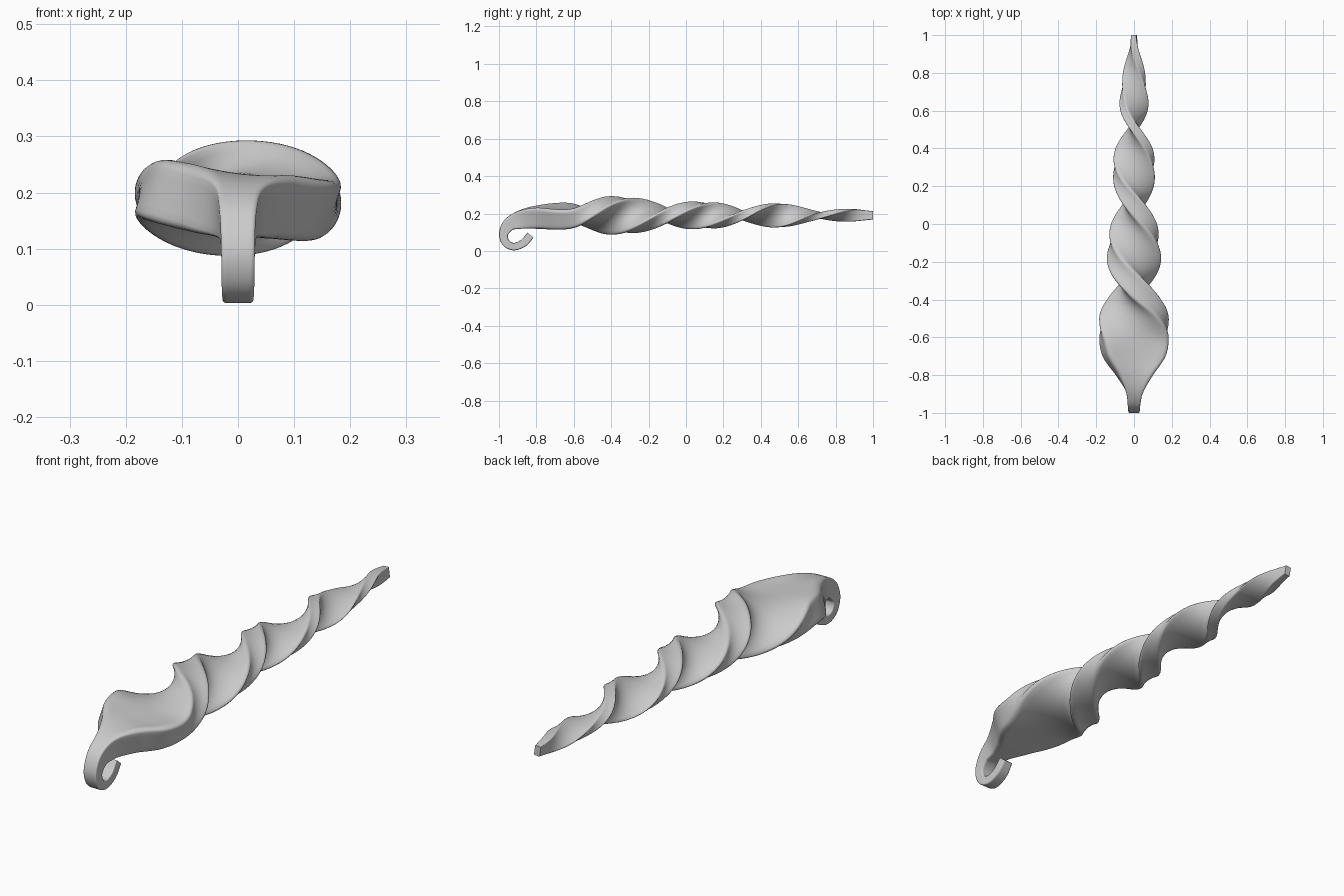
import bpy, bmesh, math
from mathutils import Vector

if "Cube" in bpy.data.objects:
    bpy.data.objects.remove(bpy.data.objects["Cube"])

SQUASH = 0.6      # the twisted body is flattened in z
STEPS = 9         # rings between stations

# Stations from hook tip to tail: y, z, half width, half thickness, twist (deg), scoop
STATIONS = [
    (-0.832, 0.085, 0.022, 0.021, 0, 0),
    (-0.868, 0.043, 0.025, 0.021, 0, 0),
    (-0.920, 0.023, 0.027, 0.020, 0, 0),
    (-0.962, 0.043, 0.029, 0.021, 0, 0),
    (-0.975, 0.092, 0.030, 0.025, 0, 0),
    (-0.943, 0.143, 0.033, 0.036, 0, 0),
    (-0.880, 0.168, 0.046, 0.049, -3, 0),
    (-0.800, 0.180, 0.090, 0.057, -8, 0.08),
    (-0.700, 0.185, 0.156, 0.056, -12, 0.16),
    (-0.600, 0.188, 0.176, 0.053, -8, 0.2),
    (-0.500, 0.190, 0.172, 0.051, 20, 0.2),
    (-0.400, 0.190, 0.160, 0.050, 60, 0.2),
    (-0.320, 0.190, 0.152, 0.048, 91, 0.2),
    (-0.220, 0.190, 0.138, 0.045, 131, 0.2),
    (-0.100, 0.190, 0.124, 0.042, 180, 0.2),
    (0.100, 0.190, 0.110, 0.036, 268, 0.2),
    (0.280, 0.190, 0.103, 0.028, 350, 0.2),
    (0.500, 0.190, 0.104, 0.017, 445, 0.15),
    (0.720, 0.190, 0.062, 0.018, 540, 0.1),
    (0.900, 0.191, 0.053, 0.013, 618, 0),
    (1.000, 0.190, 0.036, 0.008, 635, 0),
]


def spline(p0, p1, p2, p3, t):
    return [0.5 * (2 * b + (c - a) * t + (2 * a - 5 * b + 4 * c - d) * t * t
                   + (3 * b - a - 3 * c + d) * t ** 3)
            for a, b, c, d in zip(p0, p1, p2, p3)]


def section(a, b, scoop):
    """Rounded slab outline with slightly hollow broad faces."""
    r = 0.28 * min(a, b)
    pts = []
    for k, (sx, sy) in enumerate([(1, 1), (-1, 1), (-1, -1), (1, -1)]):
        for j in range(5):
            ang = math.radians(90 * k + 22.5 * j)
            pts.append((sx * (a - r) + r * math.cos(ang), sy * (b - r) + r * math.sin(ang)))
        nx, ny = [(-1, 1), (-1, -1), (1, -1), (1, 1)][k]
        n = 12 if k % 2 == 0 else 6
        for j in range(1, n):
            f = 2 * j / n - 1
            if k % 2 == 0:
                pts.append((-sx * f * (a - r), sy * b * (1 - scoop * (1 - f * f))))
            else:
                pts.append((sx * a, -sy * f * (b - r)))
    return pts


# Interpolate the stations
rows = []
last = len(STATIONS) - 1
for i in range(last):
    quad = [STATIONS[min(max(i + k, 0), last)] for k in (-1, 0, 1, 2)]
    rows += [spline(*quad, s / STEPS) for s in range(STEPS)]
rows.append(list(STATIONS[-1]))

# Sweep the slab section along the path: hook and twisted body in one skin
bm = bmesh.new()
rings = []
for i, (y, z, a, b, twist, scoop) in enumerate(rows):
    p, q = rows[max(i - 1, 0)], rows[min(i + 1, len(rows) - 1)]
    tan = Vector((q[0] - p[0], q[1] - p[1])).normalized()
    c, s = math.cos(math.radians(twist)), math.sin(math.radians(twist))
    ring = []
    for u, v in section(a, b / SQUASH, scoop):
        x, h = u * c - v * s, (u * s + v * c) * SQUASH
        ring.append(bm.verts.new((x, y - h * tan.y, z + h * tan.x)))
    rings.append(ring)
n = len(rings[0])
for r0, r1 in zip(rings, rings[1:]):
    for j in range(n):
        bm.faces.new((r0[j], r0[(j + 1) % n], r1[(j + 1) % n], r1[j]))
bm.faces.new(rings[0])
bm.faces.new(rings[-1])
bmesh.ops.recalc_face_normals(bm, faces=bm.faces)
mesh = bpy.data.meshes.new("twisted_spike")
bm.to_mesh(mesh)
bm.free()
obj = bpy.data.objects.new("twisted_spike", mesh)
bpy.context.collection.objects.link(obj)
bpy.context.view_layer.objects.active = obj
obj.select_set(True)
bpy.ops.object.shade_smooth_by_angle(angle=math.radians(50))
